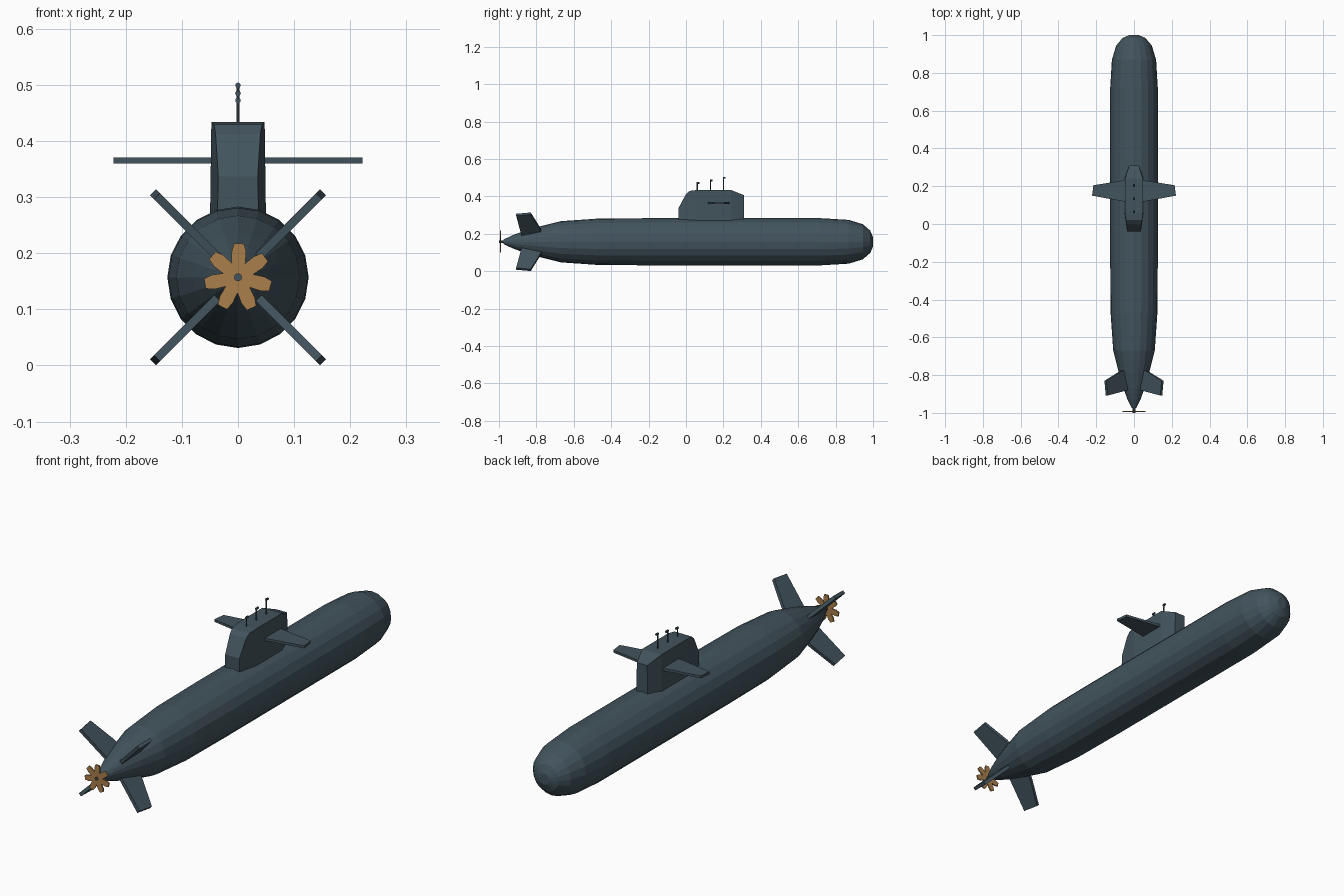
import bpy, bmesh, math
from mathutils import Matrix, Vector

AXIS_Z = 0.157  # height of the hull centre line

if "Cube" in bpy.data.objects:
    bpy.data.objects.remove(bpy.data.objects["Cube"], do_unlink=True)


def material(name, rgb):
    m = bpy.data.materials.new(name)
    m.use_nodes = True
    m.diffuse_color = (*rgb, 1)
    m.node_tree.nodes["Principled BSDF"].inputs["Base Color"].default_value = (*rgb, 1)
    return m


slate = material("slate_grey", (0.055, 0.088, 0.11))
bronze = material("bronze", (0.40, 0.21, 0.07))


def finish(name, bm, mat):
    bmesh.ops.recalc_face_normals(bm, faces=bm.faces)
    mesh = bpy.data.meshes.new(name)
    bm.to_mesh(mesh)
    bm.free()
    mesh.materials.append(mat)
    obj = bpy.data.objects.new(name, mesh)
    bpy.context.collection.objects.link(obj)
    return obj


def loft(name, loops, mat):
    """Skin a row of matching closed loops and cap both ends."""
    bm = bmesh.new()
    rings = [[bm.verts.new(p) for p in loop] for loop in loops]
    n = len(rings[0])
    for a, b in zip(rings, rings[1:]):
        for i in range(n):
            j = (i + 1) % n
            bm.faces.new((a[i], a[j], b[j], b[i]))
    bm.faces.new(rings[0])
    bm.faces.new(rings[-1])
    return finish(name, bm, mat)


def plate(name, outline, thickness, matrix, mat):
    """Flat outline given a thickness, then placed by a matrix."""
    h = thickness / 2
    loops = [[matrix @ Vector((u, v, w)) for u, v in outline] for w in (-h, h)]
    return loft(name, loops, mat)


def lathe(name, profile, sides, mat):
    """Rings of (y, radius) around the hull centre line."""
    turns = [2 * math.pi * i / sides for i in range(sides)]
    return loft(name, [[(r * math.cos(t), y, AXIS_Z + r * math.sin(t)) for t in turns]
                       for y, r in profile], mat)


# Hull and propeller shaft
lathe("hull", [(-0.975, 0.012), (-0.93, 0.034), (-0.87, 0.056), (-0.79, 0.08),
               (-0.67, 0.11), (-0.47, 0.124), (-0.2, 0.126), (0.3, 0.126),
               (0.72, 0.126), (0.87, 0.117), (0.945, 0.094), (0.985, 0.06),
               (1.0, 0.025)], 20, slate)
lathe("propeller_shaft", [(-1.0, 0.007), (-0.95, 0.007)], 10, slate)

# Sail, lofted from stern to bow: (y, half width, top height)
sail = [(-0.04, 0.037, 0.337), (0.0, 0.042, 0.412), (0.02, 0.045, 0.429),
        (0.06, 0.05, 0.434), (0.24, 0.05, 0.434), (0.31, 0.027, 0.406)]
loft("sail", [[(-w, y, 0.25), (w, y, 0.25), (w * 0.95, y, top), (-w * 0.95, y, top)]
              for y, w, top in sail], slate)

# Diving planes on the sail
plane_outline = [(0.03, 0.115), (0.222, 0.15), (0.215, 0.205), (0.03, 0.235)]
for side, sign in (("left", 1), ("right", -1)):
    place = Matrix.Translation((0, 0, 0.365)) @ Matrix.Diagonal((sign, 1, 1, 1))
    plate("diving_plane_" + side, plane_outline, 0.011, place, slate)

# Crossed stern fins
centre = Matrix.Translation((0, 0, AXIS_Z))
fin_outline = [(0.03, -0.875), (0.204, -0.908), (0.214, -0.83), (0.1, -0.78), (0.03, -0.76)]
for k in range(4):
    turn = Matrix.Rotation(math.radians(45 + 90 * k), 4, 'Y')
    plate(f"stern_fin_{k + 1}", fin_outline, 0.015, centre @ turn, slate)

# Seven-bladed propeller
blade = [(0.004, -0.007), (0.025, -0.012), (0.045, -0.013), (0.06, -0.009),
         (0.06, 0.009), (0.045, 0.013), (0.025, 0.012), (0.004, 0.007)]
hub = Matrix.Translation((0, -0.992, AXIS_Z))
for k in range(7):
    turn = Matrix.Rotation(math.radians(-88) + 2 * math.pi * k / 7, 4, 'Y')
    flat = Matrix.Rotation(math.pi / 2, 4, 'X')
    plate(f"propeller_blade_{k + 1}", blade, 0.006, hub @ turn @ flat, bronze)

# Masts with small forward-facing heads
for k, (y, top) in enumerate([(0.06, 0.475), (0.13, 0.488), (0.2, 0.502)]):
    bm = bmesh.new()
    bmesh.ops.create_cone(bm, cap_ends=True, segments=8, radius1=0.003, radius2=0.003,
                          depth=top - 0.42,
                          matrix=Matrix.Translation((0, y, (top + 0.42) / 2)))
    bmesh.ops.create_cone(bm, cap_ends=True, segments=8, radius1=0.005, radius2=0.005,
                          depth=0.014, matrix=Matrix.Translation((0, y + 0.004, top - 0.003))
                          @ Matrix.Rotation(math.pi / 2, 4, 'X'))
    finish(f"mast_{k + 1}", bm, slate)
